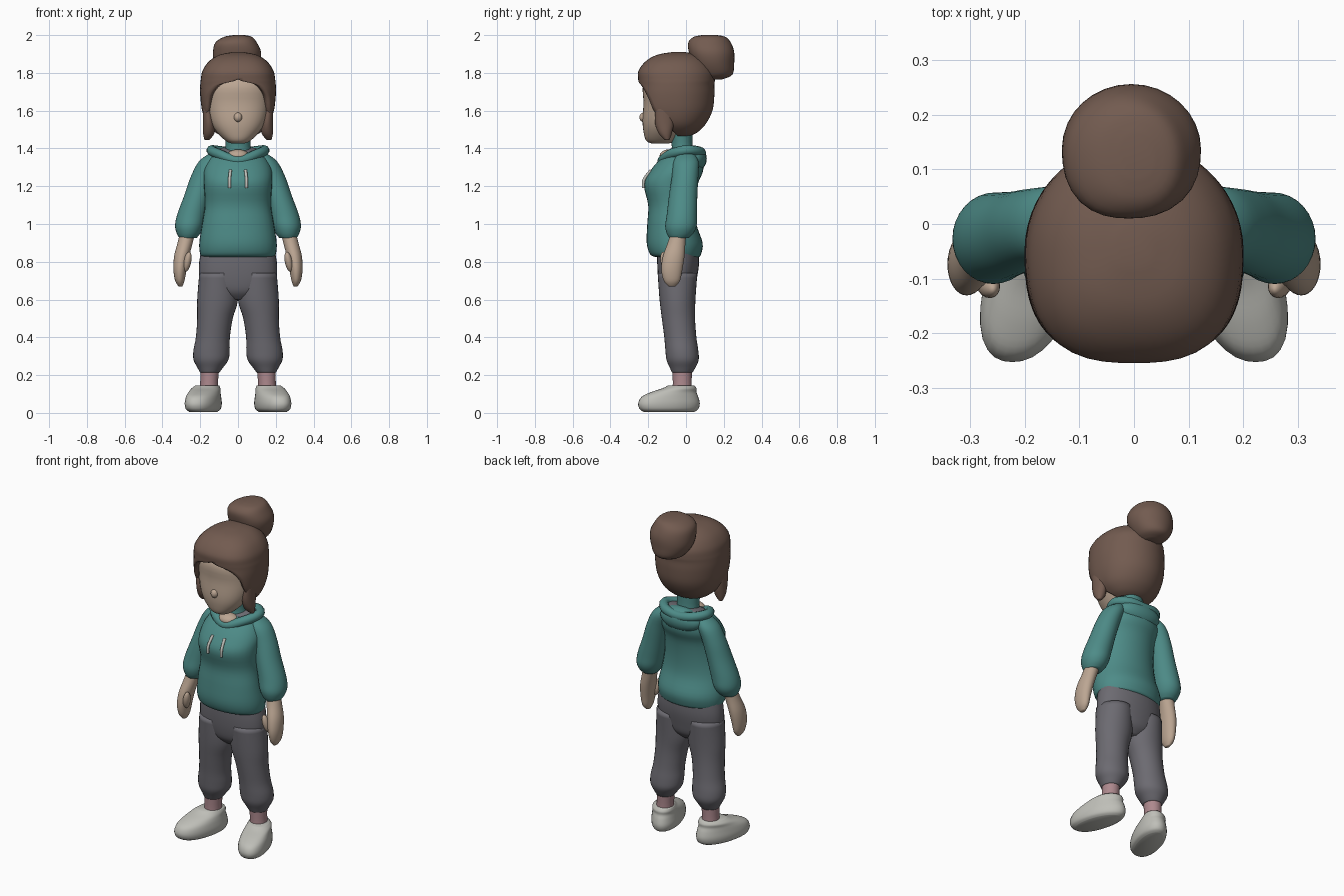
import bpy, bmesh, math
from mathutils import Vector


def material(name, rgb):
    m = bpy.data.materials.new(name)
    m.diffuse_color = (*rgb, 1)
    return m


HAIR = material("hair_brown", (0.17, 0.105, 0.08))
TEAL = material("teal_cloth", (0.075, 0.26, 0.245))
GREY = material("grey_cloth", (0.15, 0.145, 0.165))
SKIN = material("skin", (0.50, 0.38, 0.29))
PINK = material("pink_sock", (0.42, 0.25, 0.27))
SHOE = material("off_white", (0.52, 0.52, 0.48))


def finish(name, bm, mat):
    bmesh.ops.recalc_face_normals(bm, faces=bm.faces)
    me = bpy.data.meshes.new(name)
    bm.to_mesh(me)
    bm.free()
    for p in me.polygons:
        p.use_smooth = True
    me.materials.append(mat)
    ob = bpy.data.objects.new(name, me)
    bpy.context.collection.objects.link(ob)
    return ob


def spline(keys, steps, closed=False):
    """Catmull-Rom interpolation through tuples of numbers."""
    n, out = len(keys), []
    pick = (lambda i: keys[i % n]) if closed else (lambda i: keys[max(0, min(n - 1, i))])
    for i in range(n if closed else n - 1):
        a, b, c, d = pick(i - 1), pick(i), pick(i + 1), pick(i + 2)
        for s in range(steps):
            t = s / steps
            out.append([0.5 * (2 * q + (r - p) * t + (2 * p - 5 * q + 4 * r - u) * t * t
                               + (3 * q - p - 3 * r + u) * t ** 3) for p, q, r, u in zip(a, b, c, d)])
    return out if closed else out + [list(keys[-1])]


def loft(name, keys, mat, side=1, front=2.0, shear=0.0, seg=32, steps=4, gapped=False):
    """Stack of rounded rings: (z, centre x, centre y, half width, half depth[, front gap angle])."""
    bm, rows = bmesh.new(), []
    for z, cx, cy, rx, ry, *gap in spline(keys, steps):
        g = max(0.0, gap[0]) if gapped else 0
        row = []
        for i in range(seg + 1 if gapped else seg):
            a = g + (2 * math.pi - 2 * g) * i / seg      # angle 0 is the front
            s, c = math.sin(a), -math.cos(a)
            p = front if c < 0 else 2.0
            k = (abs(s) ** p + abs(c) ** p) ** (-1 / p)
            y = cy + ry * c * k
            row.append(bm.verts.new((side * (cx + rx * s * k - shear * y), y, z)))
        rows.append(row)
    n = len(rows[0])
    for r0, r1 in zip(rows, rows[1:]):
        for i in range(n - 1 if gapped else n):
            j = (i + 1) % n
            bm.faces.new((r0[i], r0[j], r1[j], r1[i]))
    if gapped:
        bm.faces.new(rows[-1])
        bmesh.ops.remove_doubles(bm, verts=bm.verts, dist=0.0005)
    else:
        bm.faces.new(rows[0])
        bm.faces.new(rows[-1])
    return finish(name, bm, mat)


def blob(name, loc, size, mat, rot=(0, 0, 0)):
    bm = bmesh.new()
    bmesh.ops.create_uvsphere(bm, u_segments=20, v_segments=12, radius=1)
    ob = finish(name, bm, mat)
    ob.location, ob.scale, ob.rotation_euler = loc, size, rot
    return ob


def tube(name, points, radius, mat, closed=False):
    cu = bpy.data.curves.new(name, 'CURVE')
    cu.dimensions = '3D'
    cu.bevel_depth, cu.bevel_resolution, cu.use_fill_caps = radius, 3, True
    pts = spline(points, 5, closed)
    sp = cu.splines.new('POLY')
    sp.points.add(len(pts) - 1)
    for p, co in zip(sp.points, pts):
        p.co = (*co, 1)
    sp.use_cyclic_u = closed
    sp.use_smooth = True
    cu.materials.append(mat)
    ob = bpy.data.objects.new(name, cu)
    bpy.context.collection.objects.link(ob)
    return ob


# Head, nose and neck
loft("face", [(1.425, 0, -.135, .03, .04), (1.44, 0, -.135, .065, .075), (1.49, 0, -.125, .115, .10),
              (1.55, 0, -.105, .15, .125), (1.64, 0, -.09, .17, .135), (1.74, 0, -.08, .17, .145),
              (1.82, 0, -.06, .12, .10)], SKIN, front=2.3)
blob("nose", (0, -.225, 1.565), (.022, .022, .025), SKIN)
loft("neck", [(1.34, 0, -.02, .08, .07), (1.41, 0, -.02, .065, .055), (1.52, 0, -.03, .075, .065)], TEAL)

# Hair shell, open around the face
hair = loft("hair", [(1.465, 0, -.04, .08, .06, 1.5), (1.485, 0, -.04, .12, .10, 1.35),
                     (1.53, 0, -.05, .165, .155, 1.15), (1.60, 0, -.05, .19, .19, .95),
                     (1.68, 0, -.05, .20, .20, .78), (1.735, 0, -.05, .20, .20, .5),
                     (1.765, 0, -.05, .197, .203, 0), (1.81, 0, -.052, .188, .20, 0),
                     (1.86, 0, -.05, .155, .165, 0), (1.895, 0, -.045, .10, .11, 0),
                     (1.91, 0, -.04, .03, .035, 0)], HAIR, front=2.7, seg=44, gapped=True)
shell = hair.modifiers.new("thickness", 'SOLIDIFY')
shell.thickness, shell.offset = .03, -1

# Side locks and bun
for s in (-1, 1):
    loft("side_lock", [(1.445, .165, -.10, .012, .012), (1.48, .155, -.11, .03, .035),
                       (1.54, .155, -.115, .03, .05), (1.62, .165, -.12, .02, .04)], HAIR, s)
loft("hair_bun", [(1.765, .005, .14, .04, .05), (1.79, 0, .155, .085, .09), (1.85, -.005, .145, .12, .11),
                  (1.91, -.005, .135, .127, .12), (1.96, -.01, .125, .11, .113), (1.99, 0, .125, .075, .085),
                  (2.0, .005, .125, .03, .04)], HAIR, front=2.4)

# Hoodie body
loft("hoodie_body", [(.825, 0, -.045, .185, .115), (.84, 0, -.055, .20, .135), (.90, 0, -.06, .205, .148),
                     (1.0, 0, -.075, .19, .13), (1.1, 0, -.075, .175, .125), (1.21, 0, -.08, .18, .143),
                     (1.28, 0, -.05, .18, .14), (1.34, 0, -.025, .155, .115), (1.38, 0, -.01, .12, .08)],
     TEAL, front=2.2)

# Hood: rim around the neck, lining, and folded pouch on the back
tube("hood_rim", [(0, -.125, 1.335), (.10, -.08, 1.37), (.14, .0, 1.39), (.09, .065, 1.385),
                  (0, .08, 1.375), (-.09, .065, 1.385), (-.14, .0, 1.39), (-.10, -.08, 1.37)],
     .027, TEAL, True)
blob("hood_pouch", (0, .045, 1.345), (.135, .065, .07), TEAL)
blob("hood_lining", (0, -.01, 1.385), (.13, .075, .022), GREY, (.15, 0, 0))
blob("neck_opening", (0, -.09, 1.36), (.06, .05, .035), SKIN)

# Trouser seat
loft("trouser_seat", [(.60, 0, -.045, .05, .05), (.64, 0, -.045, .15, .085), (.70, 0, -.045, .20, .10),
                      (.78, 0, -.042, .207, .11), (.86, 0, -.042, .195, .11)], GREY, front=2.3)

for s in (-1, 1):
    # Drawstring, sleeve and hand
    tube("drawstring", [(s * .04, -.185, 1.285), (s * .045, -.222, 1.235), (s * .045, -.226, 1.19)], .008, SHOE)
    loft("sleeve", [(1.375, .12, .0, .03, .04), (1.33, .15, .0, .058, .066), (1.25, .185, -.005, .065, .07),
                    (1.15, .215, -.015, .07, .075), (1.05, .245, -.022, .077, .08), (.99, .258, -.027, .075, .083),
                    (.95, .262, -.032, .062, .07), (.925, .265, -.038, .045, .05)], TEAL, s)
    loft("hand", [(.95, .268, -.04, .04, .042), (.90, .28, -.05, .04, .047), (.83, .298, -.065, .04, .057),
                  (.76, .307, -.075, .035, .056), (.70, .308, -.075, .025, .043), (.67, .305, -.075, .01, .018)],
         SKIN, s)
    blob("thumb", (s * .268, -.11, .80), (.02, .024, .055), SKIN, (.2, s * -.2, 0))

    # Trouser leg, sock and shoe
    loft("trouser_leg", [(.74, .105, -.045, .10, .105), (.60, .108, -.045, .108, .095),
                         (.50, .122, -.04, .094, .088), (.40, .133, -.03, .09, .085),
                         (.33, .14, -.022, .096, .087), (.28, .143, -.018, .092, .085),
                         (.24, .147, -.018, .068, .068), (.215, .15, -.02, .052, .055)], GREY, s)
    loft("sock", [(.10, .155, -.02, .05, .052), (.16, .153, -.02, .047, .05), (.23, .15, -.02, .05, .052)],
         PINK, s)
    loft("shoe", [(.006, .16, -.09, .065, .135), (.02, .16, -.09, .082, .155), (.05, .16, -.09, .088, .163),
                  (.085, .16, -.085, .084, .15), (.11, .16, -.065, .078, .12), (.13, .16, -.035, .072, .09),
                  (.145, .155, -.025, .06, .07)], SHOE, s, front=2.3, shear=.25)
